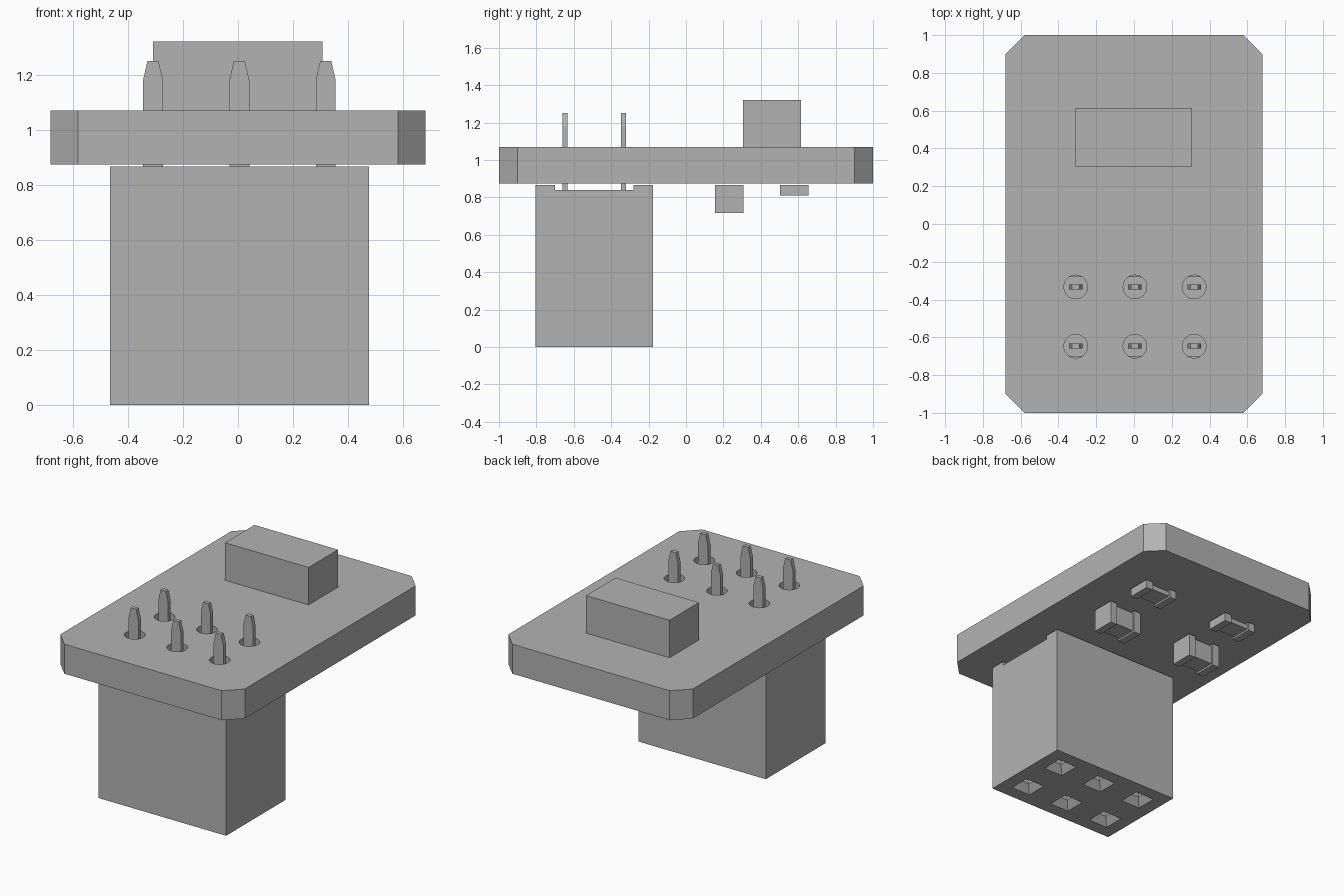
import bpy, bmesh
from math import radians, pi, cos, sin

if "Cube" in bpy.data.objects:
    bpy.data.objects.remove(bpy.data.objects["Cube"], do_unlink=True)

grey = bpy.data.materials.new("plain grey")
grey.use_nodes = True
tone = (0.45, 0.45, 0.45, 1)
grey.diffuse_color = tone
grey.node_tree.nodes["Principled BSDF"].inputs["Base Color"].default_value = tone

PITCH, CX, CY = 0.3135, 0.005, -0.49
GRID = [(CX + i * PITCH, CY + j * PITCH) for i in (-1, 0, 1) for j in (-0.5, 0.5)]
UNDER, TOP = 0.873, 1.07


def add_loft(bm, rings):
    """Skin a stack of equal-length rings and cap both ends."""
    loops = [[bm.verts.new(p) for p in ring] for ring in rings]
    n = len(loops[0])
    for a, b in zip(loops, loops[1:]):
        for i in range(n):
            k = (i + 1) % n
            bm.faces.new((a[i], a[k], b[k], b[i]))
    bm.faces.new(loops[0][::-1])
    bm.faces.new(loops[-1])


def rect(x, y, z, w, d):
    return [(x + sx * w / 2, y + sy * d / 2, z)
            for sx, sy in ((-1, -1), (1, -1), (1, 1), (-1, 1))]


def circle(x, y, z, r, n=32):
    return [(x + r * cos(2 * pi * i / n), y + r * sin(2 * pi * i / n), z) for i in range(n)]


def make(name, stacks):
    bm = bmesh.new()
    for rings in stacks:
        add_loft(bm, rings)
    bmesh.ops.recalc_face_normals(bm, faces=bm.faces)
    mesh = bpy.data.meshes.new(name)
    bm.to_mesh(mesh)
    bm.free()
    mesh.materials.append(grey)
    ob = bpy.data.objects.new(name, mesh)
    bpy.context.collection.objects.link(ob)
    return ob


def box(x0, x1, y0, y1, z0, z1):
    x, y, w, d = (x0 + x1) / 2, (y0 + y1) / 2, x1 - x0, y1 - y0
    return [rect(x, y, z0, w, d), rect(x, y, z1, w, d)]


def cut(ob, stacks):
    cutter = make(ob.name + "_cutter", stacks)
    cutter.hide_render = True
    mod = ob.modifiers.new("cut", "BOOLEAN")
    mod.operation, mod.solver, mod.object = "DIFFERENCE", "EXACT", cutter
    bpy.ops.object.select_all(action="DESELECT")
    bpy.context.view_layer.objects.active = ob
    ob.select_set(True)
    bpy.ops.object.modifier_apply(modifier=mod.name)
    bpy.data.objects.remove(cutter, do_unlink=True)


# Circuit board with clipped corners and six round pin holes
W, L, C = 0.68, 1.0, 0.1
outline = [(W, C - L), (W, L - C), (W - C, L), (C - W, L),
           (-W, L - C), (-W, C - L), (C - W, -L), (W - C, -L)]
board = make("circuit_board", [[[(x, y, z) for x, y in outline] for z in (UNDER, TOP)]])
cut(board, [[circle(x, y, z, 0.0625) for z in (UNDER - 0.1, TOP + 0.1)] for x, y in GRID])
bpy.ops.object.shade_smooth_by_angle(angle=radians(30))

# Socket block: shallow channel across the top, funnel sockets underneath
HW, HD, HT, FLOOR = 0.47, 0.3135, 0.866, 0.84
socket = make("socket_block", [box(CX - HW, CX + HW, CY - HD, CY + HD, 0, HT)])
cut(socket, [box(CX - 1, CX + 1, CY - 0.21, CY + 0.21, FLOOR, 1)])
cut(socket, [[rect(x, y, -0.02, 0.168, 0.168), rect(x, y, 0.05, 0.07, 0.07),
              rect(x, y, 0.5, 0.07, 0.07)] for x, y in GRID])

# Flat pins with tapered tips
for n, (x, y) in enumerate(GRID):
    make(f"pin_{n + 1}", [[rect(x, y, z, w, 0.027) for z, w in
                           ((FLOOR - 0.01, 0.072), (1.18, 0.072), (1.25, 0.04))]])

# Tall block on the upper face
make("top_block", [box(-0.309, 0.307, 0.305, 0.615, TOP, 1.32)])

# Small chips underneath: a slightly recessed body between two end caps
for kind, y0, y1, low in (("capacitor", 0.155, 0.308, 0.715), ("resistor", 0.503, 0.655, 0.81)):
    for side, x in (("left", 0.327), ("right", -0.31)):
        h, cap, inset = 0.12, 0.05, 0.012
        make(f"{kind}_body_{side}", [box(x - h + cap, x + h - cap, y0 + inset, y1 - inset,
                                         low + inset, HT - inset)])
        make(f"{kind}_end_caps_{side}", [box(x - h, x - h + cap, y0, y1, low, HT),
                                         box(x + h - cap, x + h, y0, y1, low, HT)])
